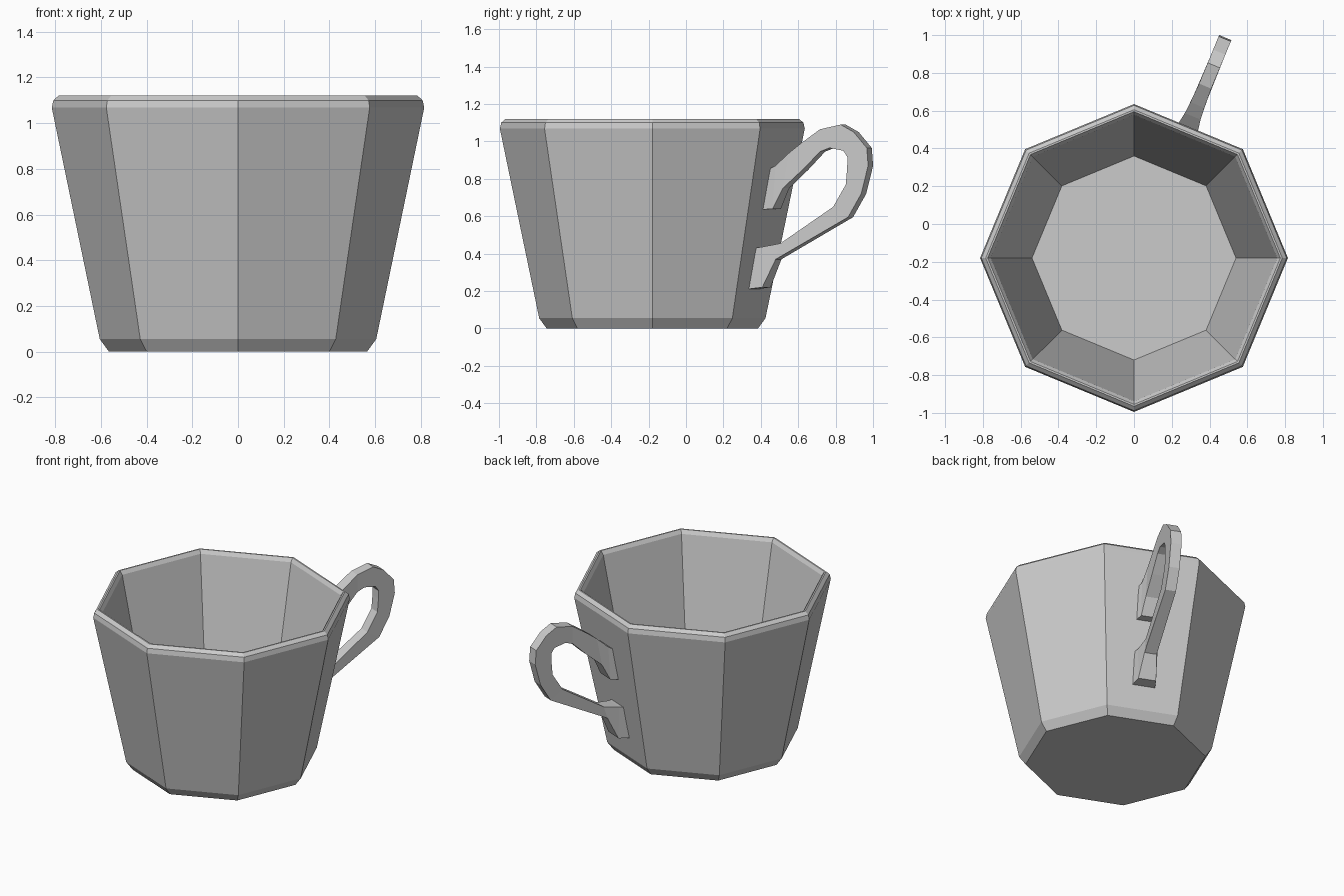
import bpy, bmesh, math
from mathutils import Vector

if "Cube" in bpy.data.objects:
    bpy.data.objects.remove(bpy.data.objects["Cube"])

CENTRE_Y = -0.18
SIDES = 8


def loft(name, rings, cap=True):
    """Join equal-length rings of points into a closed skin with capped ends."""
    bm = bmesh.new()
    loops = [[bm.verts.new(p) for p in ring] for ring in rings]
    n = len(loops[0])
    for a, b in zip(loops, loops[1:]):
        for i in range(n):
            j = (i + 1) % n
            bm.faces.new((a[i], a[j], b[j], b[i]))
    if cap:
        bm.faces.new(loops[0][::-1])
        bm.faces.new(loops[-1])
    bmesh.ops.recalc_face_normals(bm, faces=bm.faces)
    mesh = bpy.data.meshes.new(name)
    bm.to_mesh(mesh)
    bm.free()
    obj = bpy.data.objects.new(name, mesh)
    bpy.context.collection.objects.link(obj)
    return obj


# Cup: octagonal profile (radius, height) from base, over the rim, to the floor
cup_profile = [(0.565, 0), (0.605, 0.055), (0.815, 1.068), (0.808, 1.10),
               (0.785, 1.12), (0.775, 1.12), (0.758, 1.095), (0.54, 0.06)]


def octagon(r, z):
    return [(r * math.cos(math.tau * i / SIDES),
             CENTRE_Y + r * math.sin(math.tau * i / SIDES), z) for i in range(SIDES)]


loft("cup", [octagon(r, z) for r, z in cup_profile])

# Handle: flat strap standing out from the middle of one back facet
ang = math.radians(67.5)
out = Vector((math.cos(ang), math.sin(ang), 0))
side = Vector((out.y, -out.x, 0))
origin = Vector((0, CENTRE_Y, 0))


def wall_y(z):
    """y of the facet's centre line at height z, slightly sunk into the wall."""
    d = (0.605 + 0.2073 * (z - 0.055)) * math.cos(math.pi / SIDES) - 0.01
    return CENTRE_Y + d * out.y


# Stations: outer (y, z), inner (y, z), half width
stations = [
    ((wall_y(0.85), 0.85), (wall_y(0.635), 0.635), 0.075),
    ((0.50, 0.87), (0.485, 0.64), 0.058),
    ((0.57, 0.94), (0.535, 0.75), 0.045),
    ((0.63, 0.99), (0.64, 0.85), 0.040),
    ((0.73, 1.065), (0.73, 0.945), 0.035),
    ((0.84, 1.09), (0.78, 0.965), 0.035),
    ((0.91, 1.05), (0.855, 0.95), 0.035),
    ((0.98, 0.965), (0.877, 0.915), 0.035),
    ((0.987, 0.87), (0.875, 0.86), 0.035),
    ((0.95, 0.72), (0.868, 0.77), 0.035),
    ((0.88, 0.595), (0.80, 0.65), 0.035),
    ((0.495, 0.37), (0.52, 0.455), 0.040),
    ((0.43, 0.22), (0.425, 0.435), 0.058),
    ((wall_y(0.21), 0.21), (wall_y(0.43), 0.43), 0.075),
]


def handle_point(yz, s):
    return origin + out * ((yz[0] - CENTRE_Y) / out.y) + side * s + Vector((0, 0, yz[1]))


loft("handle", [[handle_point(o, -w), handle_point(o, w),
                 handle_point(i, w), handle_point(i, -w)] for o, i, w in stations])
